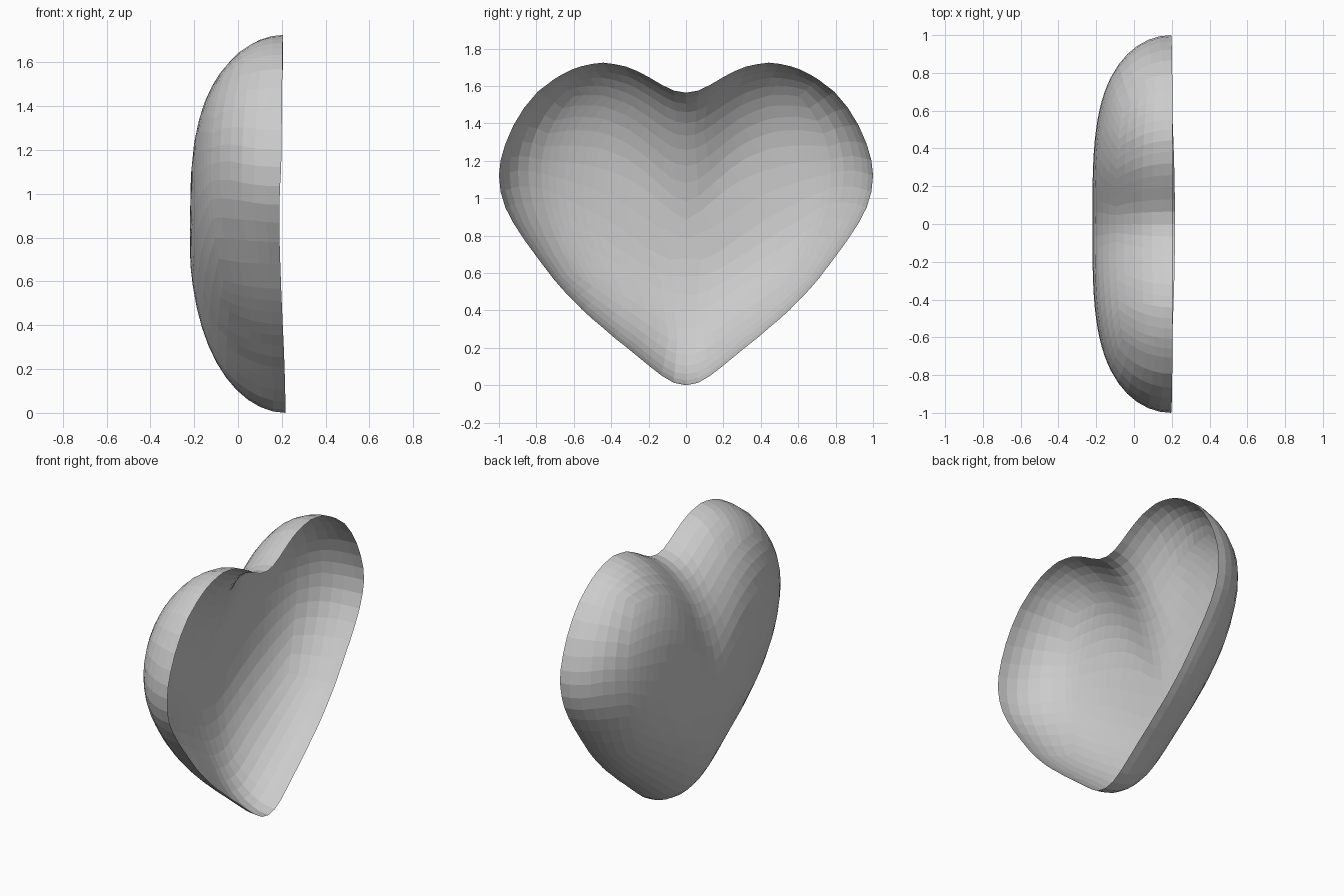
import bpy, bmesh, math
from mathutils import Vector

if "Cube" in bpy.data.objects:
    bpy.data.objects.remove(bpy.data.objects["Cube"])

COLS, ROWS, RINGS = 24, 12, 6

# Height of the middle line of the heart at each distance from the centre
MID = [(0, .78), (.05, .786), (.1, .808), (.15, .843), (.2, .88), (.3, .952), (.45, 1.032),
       (.6, 1.085), (.8, 1.14), (.9, 1.147), (1.001, 1.12)]


def mid_height(y):
    y = min(abs(y), 1)
    for (a, h), (b, k) in zip(MID, MID[1:]):
        if y <= b:
            return h + (k - h) * (y - a) / (b - a)


def heart_point(direction):
    # Bend a point of a half sphere (open side at depth 0) into the heart
    y, z, _ = direction.normalized()
    r = min(1, math.hypot(y, z))
    c = y * y / max(r * r, 1e-6)
    p = 2 + 1.5 * c * (2 - c)
    # Slide points outwards on the wide sides, where the dome is boxier
    k = r ** (2 / p - 1) if r > 1e-6 else 1
    k = 1 + (k - 1) * .6
    y, z, r = y * k, z * k, min(1, r * k)
    depth = math.sqrt(max(0, 1 - r ** p)) if r < .99999 else 0
    rim = .197 + (.068 * z * z + .048 * z if z < 0 else .009 * z)
    # The lower sides bulge a little more than the lobes
    shrink = .25 if z > 0 else .12
    bulge = min(0, z) * .03 * math.sin(math.pi * min(1, abs(y))) ** 2
    height = mid_height(y) + .782 * z * (1 - shrink * y ** 4) + bulge
    return (rim - (rim + .22) * depth, y, height)


def patch(bm, fn, n, m):
    grid = [[bm.verts.new(heart_point(fn(i / n, j / m))) for j in range(m + 1)]
            for i in range(n + 1)]
    for i in range(n):
        for j in range(m):
            bm.faces.new((grid[i][j], grid[i + 1][j], grid[i + 1][j + 1], grid[i][j + 1]))


def t(u):
    return math.tan((u - .5) * math.pi / 2)


def d(v):
    return math.tan(v * math.pi / 4)


bm = bmesh.new()
# Domed middle, then the four side walls down to the open rim
patch(bm, lambda u, v: Vector((t(u), t(v), 1)), COLS, ROWS)
for s in (-1, 1):
    patch(bm, lambda u, v: Vector((t(u), s, d(v))), COLS, RINGS)
    patch(bm, lambda u, v: Vector((s, t(u), d(v))), ROWS, RINGS)
bmesh.ops.remove_doubles(bm, verts=bm.verts, dist=1e-4)
bmesh.ops.recalc_face_normals(bm, faces=bm.faces)
low = min(v.co.z for v in bm.verts)
bmesh.ops.translate(bm, verts=bm.verts, vec=(0, 0, -low))

mesh = bpy.data.meshes.new("heart_shell")
bm.to_mesh(mesh)
bm.free()
bpy.context.collection.objects.link(bpy.data.objects.new("heart_shell", mesh))
